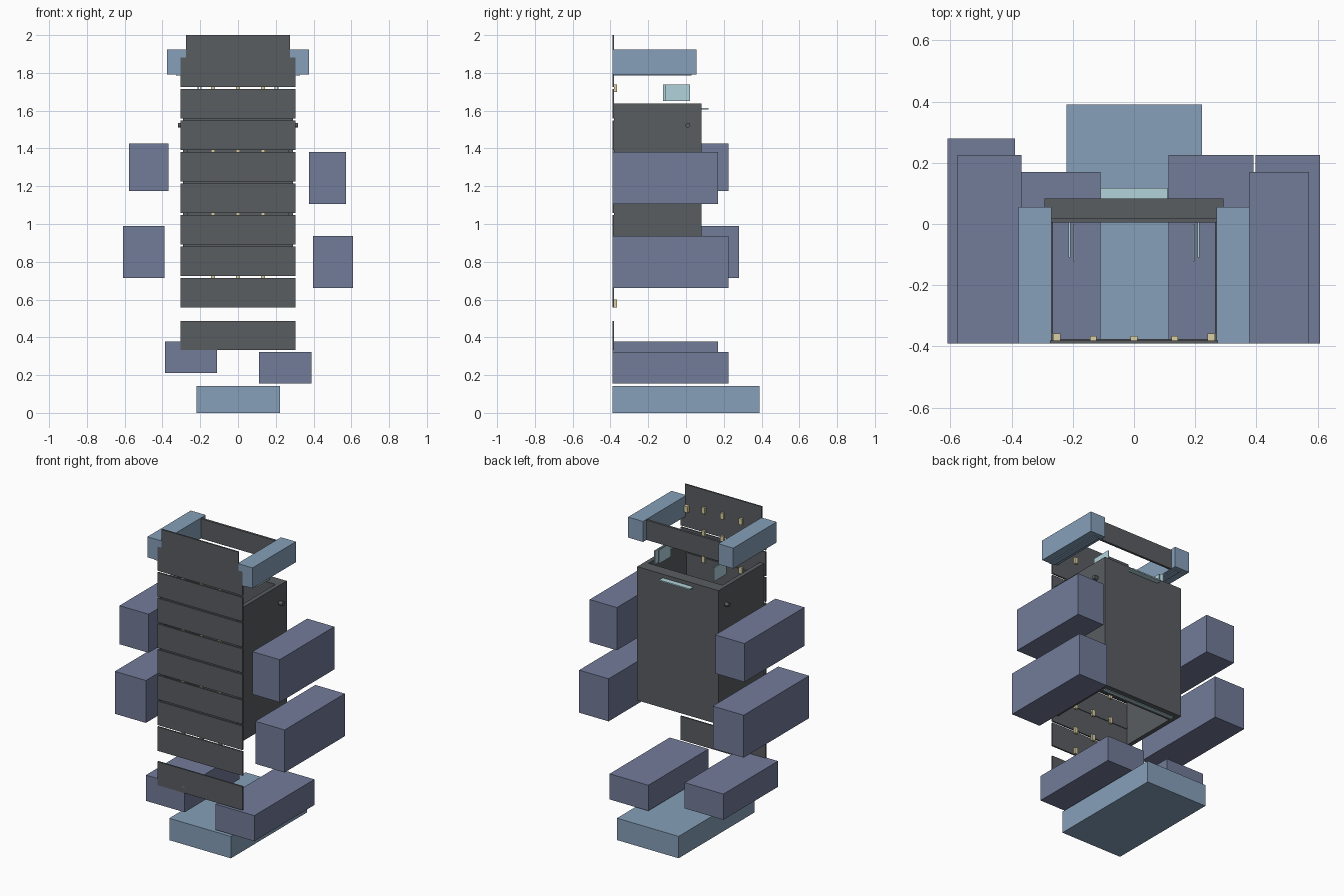
import bpy, bmesh, math
from mathutils import Matrix

if "Cube" in bpy.data.objects:
    bpy.data.objects.remove(bpy.data.objects["Cube"])


def material(name, rgb):
    m = bpy.data.materials.new(name)
    m.diffuse_color = (*rgb, 1)
    m.use_nodes = True
    m.node_tree.nodes["Principled BSDF"].inputs["Base Color"].default_value = m.diffuse_color
    return m


DARK = material("dark_panel", (0.10, 0.11, 0.12))
PURPLE = material("purple_block", (0.17, 0.20, 0.32))
BLUE = material("blue_block", (0.24, 0.35, 0.49))
PALE = material("pale_metal", (0.45, 0.65, 0.72))
TAN = material("tan_clip", (0.70, 0.62, 0.36))


def finish(name, bm, mat):
    mesh = bpy.data.meshes.new(name)
    bm.to_mesh(mesh)
    bm.free()
    mesh.materials.append(mat)
    ob = bpy.data.objects.new(name, mesh)
    bpy.context.collection.objects.link(ob)
    return ob


def box(name, x, y, z, mat):
    """Box from (min, max) pairs on each axis."""
    bm = bmesh.new()
    size = [b - a for a, b in (x, y, z)]
    mid = [(a + b) / 2 for a, b in (x, y, z)]
    bmesh.ops.create_cube(bm, size=1, matrix=Matrix.Translation(mid) @ Matrix.Diagonal((*size, 1)))
    return finish(name, bm, mat)


def pair(name, x, y, z, mat):
    """Box and its mirror image across x = 0."""
    box(name + "_right", x, y, z, mat)
    box(name + "_left", (-x[1], -x[0]), y, z, mat)


FRONT = -0.39

# Front slats: one loose at the bottom, eight stacked, one narrow on top
box("slat_bottom", (-0.305, 0.305), (FRONT, -0.38), (0.334, 0.487), DARK)
for i in range(8):
    z = 0.557 + i * 0.1668
    box(f"slat_{i + 1}", (-0.305, 0.305), (FRONT, -0.38), (z, z + 0.156), DARK)
box("slat_top", (-0.275, 0.275), (FRONT, -0.38), (1.878, 2.0), DARK)

# Joining bars behind every second gap
for i in (1, 3, 5):
    z = 0.557 + i * 0.1668 + 0.161
    box(f"joining_bar_{i}", (-0.265, 0.265), (-0.382, -0.376), (z - 0.008, z + 0.008), DARK)

# Small clips on the back of the slats
for i in range(9):
    z = 0.579 if i == 0 else 0.552 + i * 0.1668
    if i == 8:
        z = 1.87
    for x in (-0.133, 0, 0.133):
        box("slat_clip", (x - 0.011, x + 0.011), (-0.38, -0.366), (z - 0.02, z + 0.02), TAN)
pair("end_clip", (0.24, 0.265), (-0.38, -0.358), (1.83, 1.87), TAN)

# Open-ended body: two side walls and a thick back
ZB, ZT = 0.77, 1.637
pair("body_side", (0.264, 0.292), (-0.38, 0.083), (ZB, ZT), DARK)
box("body_back", (-0.264, 0.264), (0.055, 0.083), (ZB, ZT), DARK)
box("body_inner_back", (-0.264, 0.264), (0.006, 0.055), (ZB, ZT), DARK)
box("bottom_strip", (-0.26, 0.26), (0.03, 0.05), (ZB - 0.004, ZB + 0.01), PALE)
box("back_handle", (-0.11, 0.11), (0.083, 0.118), (1.605, 1.613), PALE)

# Knobs on the body sides
for side, label in ((1, "right"), (-1, "left")):
    bm = bmesh.new()
    bmesh.ops.create_cone(bm, cap_ends=True, segments=12, radius1=0.013, radius2=0.013, depth=0.028,
                          matrix=Matrix.Translation((side * 0.304, 0.01, 1.523)) @ Matrix.Rotation(math.pi / 2, 4, 'Y'))
    finish("side_knob_" + label, bm, DARK)

# Thin paired plates floating above the body
pair("outer_plate", (0.207, 0.214), (-0.11, 0.02), (1.65, 1.738), PALE)
pair("inner_plate", (0.193, 0.198), (-0.122, 0.0), (1.65, 1.738), PALE)

# Upper frame: side blocks, underside runners and the rear beam
pair("upper_block", (0.27, 0.377), (FRONT, 0.055), (1.792, 1.925), BLUE)
pair("upper_runner", (0.29, 0.328), (-0.385, 0.03), (1.786, 1.792), BLUE)
box("rear_beam", (-0.27, 0.27), (0.005, 0.02), (1.792, 1.92), DARK)

# Surrounding drawer blocks: x range, rear y, z range
BLOCKS = {
    "left_upper": ((-0.577, -0.368), 0.225, (1.175, 1.425)),
    "left_lower": ((-0.61, -0.388), 0.28, (0.715, 0.99)),
    "right_upper": ((0.377, 0.572), 0.17, (1.105, 1.382)),
    "right_lower": ((0.397, 0.608), 0.226, (0.66, 0.936)),
    "bottom_left": ((-0.387, -0.11), 0.17, (0.21, 0.377)),
    "bottom_right": ((0.112, 0.39), 0.226, (0.156, 0.322)),
}
for name, (x, y, z) in BLOCKS.items():
    box("block_" + name, x, (FRONT, y), z, PURPLE)

# Base block
box("base_block", (-0.22, 0.222), (FRONT, 0.39), (0.0, 0.142), BLUE)
